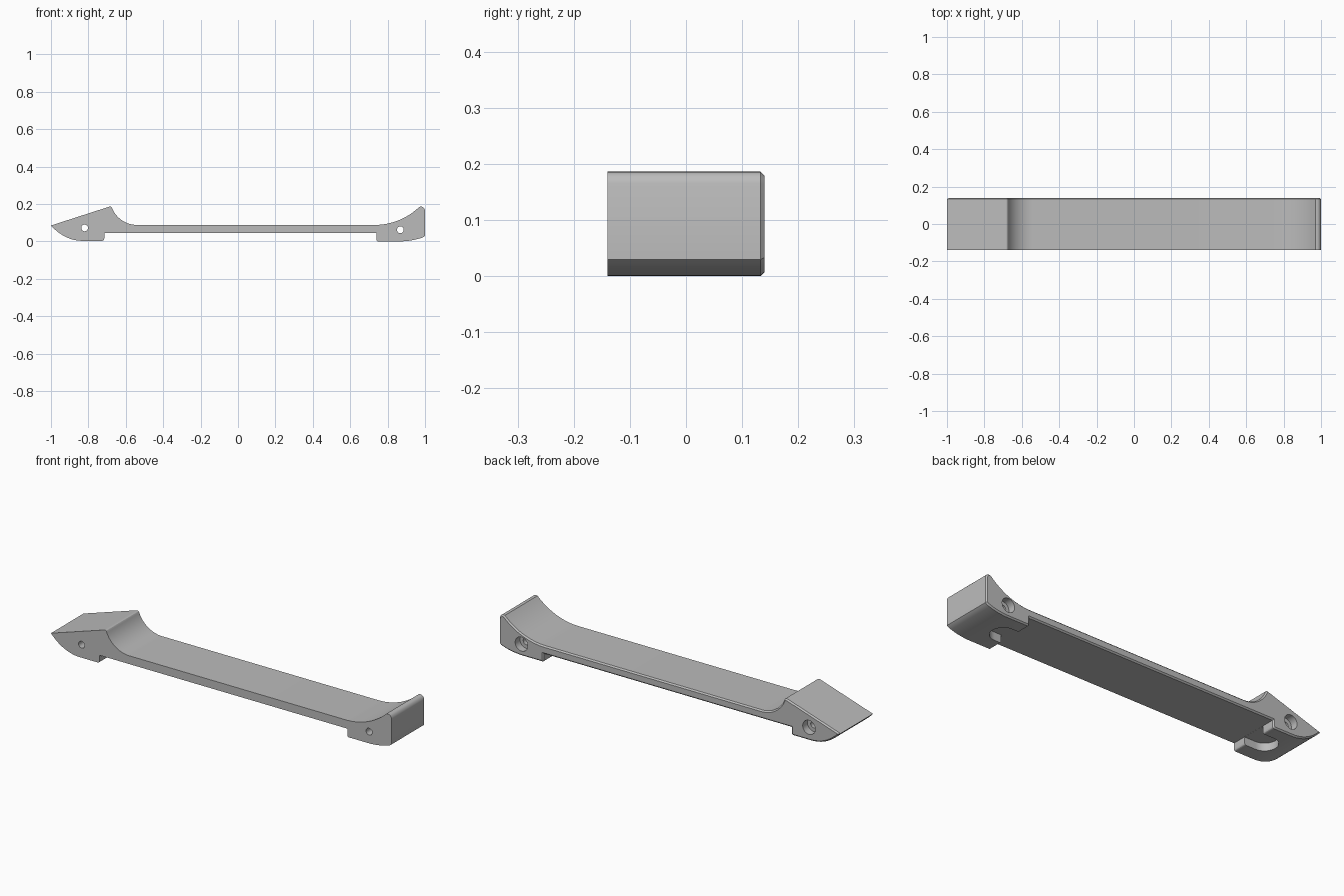
import bpy, bmesh, math
from mathutils import Matrix

if "Cube" in bpy.data.objects:
    bpy.data.objects.remove(bpy.data.objects["Cube"], do_unlink=True)

HALF_W = 0.14
CHAMFER = 0.007

grey = bpy.data.materials.new("plain grey")
grey.use_nodes = True
colour = (0.5, 0.5, 0.5, 1)
grey.diffuse_color = colour
grey.node_tree.nodes["Principled BSDF"].inputs["Base Color"].default_value = colour


def arc(cx, cz, r, start, end, n):
    """Points along a circular arc, angles in degrees."""
    angles = [math.radians(start + (end - start) * i / n) for i in range(n + 1)]
    return [(cx + r * math.cos(a), cz + r * math.sin(a)) for a in angles]


def bezier(p0, p1, p2, n):
    """Points along a quadratic curve."""
    ts = [i / n for i in range(n + 1)]
    return [tuple((1 - t) ** 2 * a + 2 * t * (1 - t) * b + t * t * c
                  for a, b, c in zip(p0, p1, p2)) for t in ts]


def make_object(name, bm):
    bmesh.ops.recalc_face_normals(bm, faces=bm.faces)
    mesh = bpy.data.meshes.new(name)
    bm.to_mesh(mesh)
    bm.free()
    mesh.materials.append(grey)
    obj = bpy.data.objects.new(name, mesh)
    bpy.context.collection.objects.link(obj)
    return obj


def prism(name, points, vector, chamfer=0):
    """Extrude a closed outline of 3D points; optionally chamfer the far rim."""
    bm = bmesh.new()
    face = bm.faces.new([bm.verts.new(p) for p in points])
    ext = bmesh.ops.extrude_face_region(bm, geom=[face], use_keep_orig=True)
    moved = [g for g in ext["geom"] if isinstance(g, bmesh.types.BMVert)]
    bmesh.ops.translate(bm, verts=moved, vec=vector)
    if chamfer:
        far = next(g for g in ext["geom"] if isinstance(g, bmesh.types.BMFace))
        bmesh.ops.bevel(bm, geom=list(far.edges), offset=chamfer, segments=1,
                        affect='EDGES', clamp_overlap=False)
    return make_object(name, bm)


def drill(name, x, z, radius, y0, y1):
    """Cylinder cutter along y."""
    bm = bmesh.new()
    place = Matrix.Translation((x, (y0 + y1) / 2, z)) @ Matrix.Rotation(math.pi / 2, 4, 'X')
    bmesh.ops.create_cone(bm, cap_ends=True, segments=40, radius1=radius,
                          radius2=radius, depth=y1 - y0, matrix=place)
    return make_object(name, bm)


# Side outline: pointed end, sunken bar, upturned blunt end, two feet
outline = [(-1, 0.085)]
outline += bezier((-0.69, 0.185), (-0.678, 0.189), (-0.674, 0.18), 4)
outline += arc(-0.54, 0.2316, 0.1436, 203, 270, 16)
outline += arc(0.73, 0.433, 0.345, 270, 314, 18)
outline += bezier((0.979, 0.186), (0.995, 0.185), (1, 0.165), 5)
outline += [(1, 0.03)]
outline += bezier((0.99, 0.022), (0.93, 0), (0.86, 0), 8)
outline += bezier((0.75, 0), (0.74, 0), (0.74, 0.01), 4)
outline += [(0.74, 0.044), (-0.715, 0.044)]
outline += bezier((-0.715, 0.015), (-0.715, 0.003), (-0.727, 0.003), 4)
outline += bezier((-0.83, 0.003), (-0.92, 0.003), (-0.992, 0.076), 12)
handle = prism("handle_body", [(x, -HALF_W, z) for x, z in outline],
               (0, 2 * HALF_W, 0), CHAMFER)

# Screw holes with counterbores at the back, and rounded slots under the feet
cutters = []
for side, x, z in ((-1, -0.82, 0.072), (1, 0.868, 0.062)):
    cutters.append(drill("screw_hole_cutter", x, z, 0.018, -0.3, 0.3))
    cutters.append(drill("counterbore_cutter", x, z, 0.037, HALF_W - 0.04, 0.3))
    slot = arc(0.78, 0, 0.065, -90, 90, 20) + [(0.6, 0.065), (0.6, -0.065)]
    cutters.append(prism("slot_cutter", [(side * u, v, -0.05) for u, v in slot],
                         (0, 0, 0.0935)))

bpy.context.view_layer.objects.active = handle
handle.select_set(True)
for cutter in cutters:
    mod = handle.modifiers.new("cut", 'BOOLEAN')
    mod.operation = 'DIFFERENCE'
    mod.solver = 'EXACT'
    mod.object = cutter
    bpy.ops.object.modifier_apply(modifier=mod.name)
    bpy.data.objects.remove(cutter, do_unlink=True)

bpy.ops.object.shade_smooth_by_angle(angle=math.radians(25))
